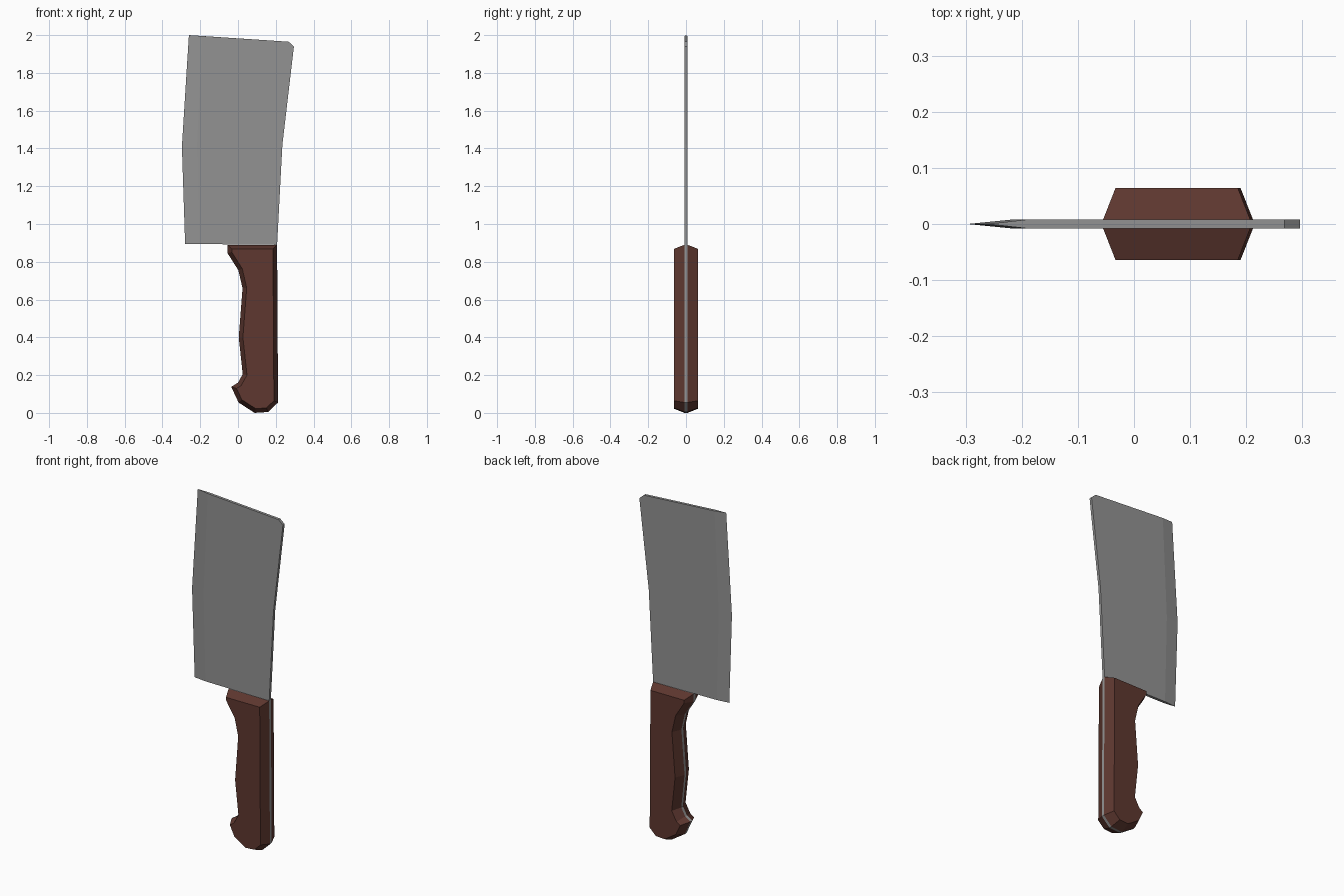
import bpy
import bmesh
from mathutils import Vector

cube = bpy.data.objects.get("Cube")
if cube:
    bpy.data.objects.remove(cube, do_unlink=True)


def material(name, color):
    mat = bpy.data.materials.new(name)
    mat.use_nodes = True
    mat.diffuse_color = (*color, 1)
    mat.node_tree.nodes["Principled BSDF"].inputs["Base Color"].default_value = (*color, 1)
    return mat


def loft(name, rings, mat):
    """Join (y, outline) rings of equal length and cap both ends."""
    bm = bmesh.new()
    loops = [[bm.verts.new((x, y, z)) for x, z in pts] for y, pts in rings]
    for a, b in zip(loops, loops[1:]):
        for i in range(len(a)):
            j = (i + 1) % len(a)
            bm.faces.new((a[i], a[j], b[j], b[i]))
    bm.faces.new(loops[0])
    bm.faces.new(loops[-1])
    bmesh.ops.recalc_face_normals(bm, faces=bm.faces)
    mesh = bpy.data.meshes.new(name)
    bm.to_mesh(mesh)
    bm.free()
    mesh.materials.append(mat)
    obj = bpy.data.objects.new(name, mesh)
    bpy.context.collection.objects.link(obj)
    return obj


def inset(points, d):
    """Move each side of a counter-clockwise outline inward by d."""
    pts = [Vector(p) for p in points]
    result = []
    for i, p in enumerate(pts):
        e1 = (p - pts[i - 1]).normalized()
        e2 = (pts[(i + 1) % len(pts)] - p).normalized()
        n1, n2 = Vector((-e1.y, e1.x)), Vector((-e2.y, e2.x))
        result.append(p + (n1 + n2) * d / (1 + n1.dot(n2)))
    return result


steel = material("steel grey", (0.29, 0.29, 0.29))
wood = material("dark brown wood", (0.112, 0.039, 0.029))

HALF_STEEL = 0.008
HALF_GRIP = 0.064

# Blade: flat sides that taper to a thin cutting edge
spine = [(0.207, 0.89), (0.235, 1.42), (0.296, 1.94), (0.268, 1.965)]
edge = [(-0.26, 2.0), (-0.297, 1.41), (-0.28, 0.895)]
ground = [(-0.19, 1.995), (-0.217, 1.41), (-0.205, 0.894)]
loft("blade", [(-HALF_STEEL, spine + ground), (0, spine + edge),
               (HALF_STEEL, spine + ground)], steel)

# Handle outline, counter-clockwise from the upper front corner
grip = [(-0.055, 0.89), (-0.055, 0.845), (0.002, 0.755), (0.024, 0.66),
        (0.004, 0.4), (0.025, 0.205), (0.0, 0.16), (-0.036, 0.138),
        (0.003, 0.055), (0.088, 0.0), (0.16, 0.005), (0.212, 0.055),
        (0.207, 0.89)]

# Steel tang running through the handle
loft("tang", [(-HALF_STEEL, grip), (HALF_STEEL, grip)], steel)

# Chamfered wooden scale on each side
for side, name in ((-1, "front_handle_scale"), (1, "back_handle_scale")):
    loft(name, [(side * HALF_STEEL, grip),
                (side * HALF_GRIP, inset(grip, 0.022))], wood)
